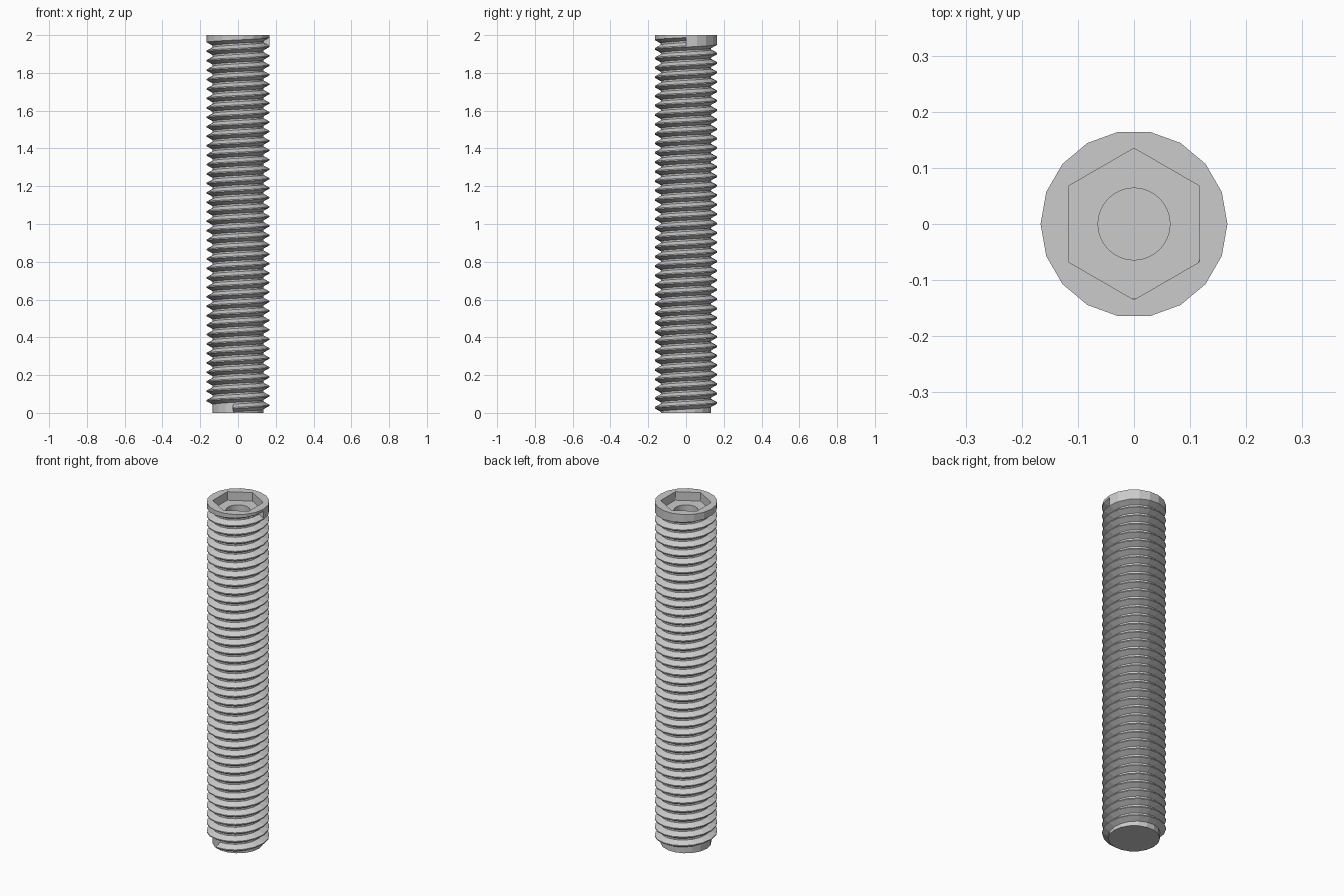
import bpy
import bmesh
import math

cube = bpy.data.objects.get("Cube")
if cube:
    bpy.data.objects.remove(cube)

SIDES = 18
PITCH = 0.05
ROOT, CREST = 0.135, 0.1665
CREST_HALF, ROOT_HALF = 0.003, 0.0045
HEIGHT = 2.0
FIRST, LAST = -5, 39 * SIDES   # helix steps where the ridge starts and the groove ends

steel = bpy.data.materials.new("Grey steel")
steel.use_nodes = True
grey = (0.6, 0.6, 0.6, 1)
steel.diffuse_color = grey
steel.node_tree.nodes["Principled BSDF"].inputs["Base Color"].default_value = grey

bm = bmesh.new()


def point(radius, step, z, sides=SIDES, turn=0.0):
    a = math.tau * (step % sides) / sides + turn
    return bm.verts.new((radius * math.cos(a), radius * math.sin(a), z))


def crest_z(i):
    return 0.04 + PITCH * i / SIDES


def ridge(i):
    """Profile of one ridge at helix step i, from lower root to upper root."""
    z, foot = crest_z(i), PITCH / 2 - ROOT_HALF
    return [(ROOT, z - foot), (CREST, z - CREST_HALF),
            (CREST, z + CREST_HALF), (ROOT, z + foot)]


def column(i, capped_from):
    """Side profile from base to top; the last ridge runs into the solid head."""
    profile = [(ROOT, 0.0)]
    for k, step in enumerate(range(i, LAST + SIDES, SIDES)):
        if k == capped_from:
            return profile + ridge(step)[:2] + [(CREST, HEIGHT)]
        profile += ridge(step)
    return profile


# Threaded side, one wedge at a time
for i in range(FIRST, FIRST + SIDES):
    last = max(k for k in range(LAST // SIDES + 2)
               if k == 0 or i + k * SIDES < LAST)
    a = [point(r, i, z) for r, z in column(i, last)]
    b = [point(r, i + 1, z) for r, z in column(i + 1, last)]
    for n in range(len(a) - 1):
        bm.faces.new((a[n], b[n], b[n + 1], a[n + 1]))

# Blunt ends of the ridge and of the groove
bm.faces.new([point(r, FIRST, z) for r, z in reversed(ridge(FIRST))])
lower, upper = ridge(LAST - SIDES), ridge(LAST)
bm.faces.new([point(r, LAST, z) for r, z in lower[2:] + upper[:2]])


def ring(radius, z, sides, turn=0.0):
    return [point(radius, n, z, sides, turn) for n in range(sides)]


def loop_edges(verts):
    return [bm.edges.get(p) or bm.edges.new(p)
            for p in zip(verts, verts[1:] + verts[:1])]


def wall(top, bottom):
    """Inward facing wall of a recess."""
    for n in range(len(top)):
        m = (n + 1) % len(top)
        bm.faces.new((top[n], top[m], bottom[m], bottom[n]))


def flat_ring(outer, inner):
    made = bmesh.ops.triangle_fill(bm, use_beauty=True, use_dissolve=False,
                                   edges=loop_edges(outer) + loop_edges(inner),
                                   normal=(0, 0, 1))
    for face in made["geom"]:
        if isinstance(face, bmesh.types.BMFace):
            face.normal_update()
            if face.normal.z < 0:
                face.normal_flip()


# Base, head, hexagonal socket and round pilot hole
bm.faces.new(list(reversed(ring(ROOT, 0, SIDES))))
socket_top = ring(0.135, HEIGHT, 6, math.pi / 6)
socket_floor = ring(0.135, HEIGHT - 0.05, 6, math.pi / 6)
hole_top = ring(0.064, HEIGHT - 0.05, 48)
hole_floor = ring(0.064, HEIGHT - 0.1, 48)
flat_ring(ring(CREST, HEIGHT, SIDES), socket_top)
wall(socket_top, socket_floor)
flat_ring(socket_floor, hole_top)
wall(hole_top, hole_floor)
bm.faces.new(hole_floor)

bmesh.ops.remove_doubles(bm, verts=bm.verts, dist=0.00001)
mesh = bpy.data.meshes.new("threaded_screw")
bm.to_mesh(mesh)
bm.free()
mesh.materials.append(steel)
screw = bpy.data.objects.new("threaded_screw", mesh)
bpy.context.collection.objects.link(screw)
